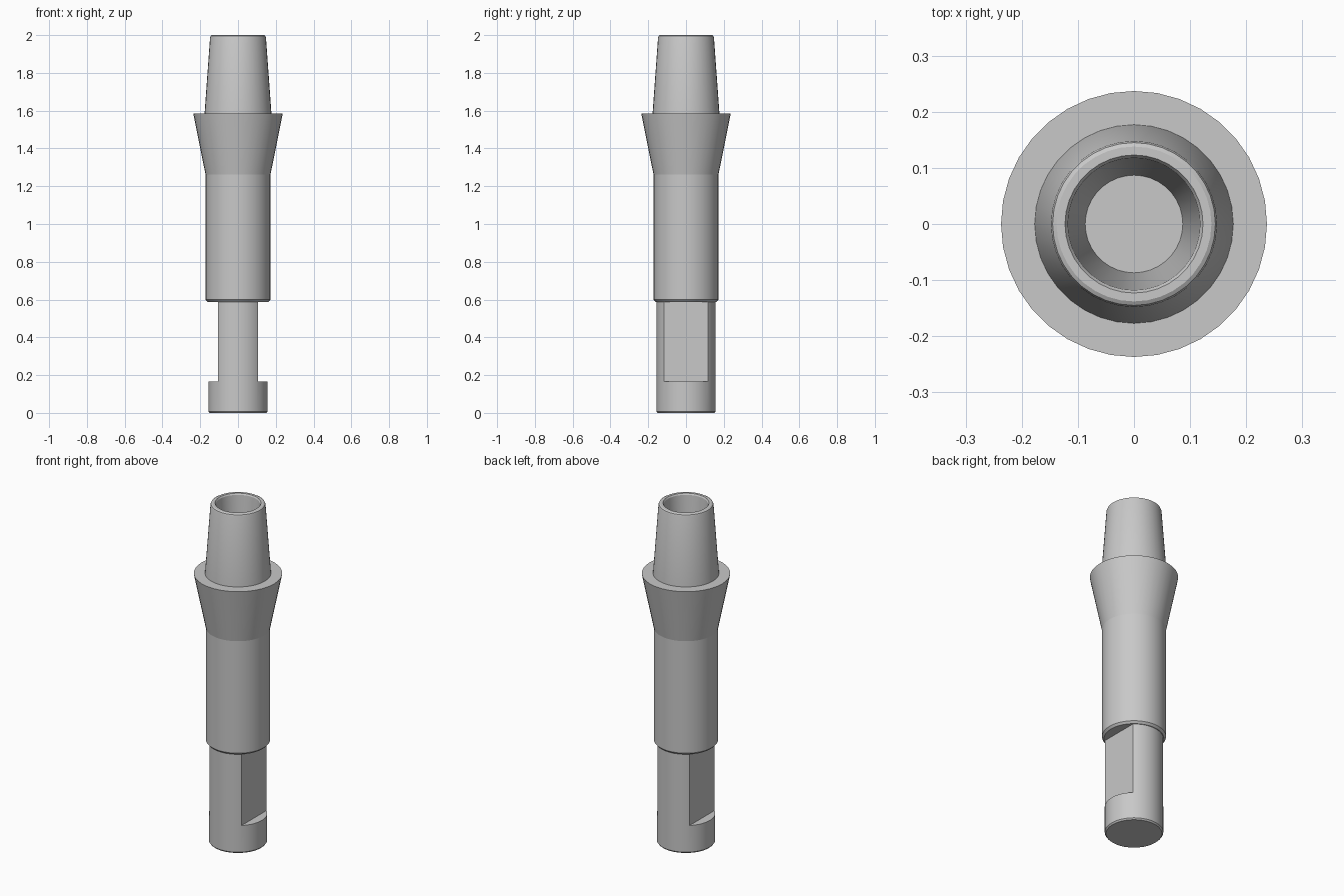
import bpy, bmesh, math

SIDES = 36
if "Cube" in bpy.data.objects:
    bpy.data.objects.remove(bpy.data.objects["Cube"], do_unlink=True)

steel = bpy.data.materials.new("grey steel")
steel.use_nodes = True
colour = (0.58, 0.58, 0.58, 1)
steel.diffuse_color = colour
steel.node_tree.nodes["Principled BSDF"].inputs["Base Color"].default_value = colour


def add_object(name, bm):
    bmesh.ops.recalc_face_normals(bm, faces=bm.faces)
    mesh = bpy.data.meshes.new(name)
    bm.to_mesh(mesh)
    bm.free()
    mesh.materials.append(steel)
    obj = bpy.data.objects.new(name, mesh)
    bpy.context.collection.objects.link(obj)
    return obj


def lathe(name, profile):
    """Revolve (radius, z) points about z; a zero radius closes the end."""
    bm = bmesh.new()
    verts = [bm.verts.new((r, 0, z)) for r, z in profile]
    edges = [bm.edges.new(pair) for pair in zip(verts, verts[1:])]
    bmesh.ops.spin(bm, geom=verts + edges, cent=(0, 0, 0), axis=(0, 0, 1),
                   angle=math.tau, steps=SIDES)
    bmesh.ops.remove_doubles(bm, verts=bm.verts, dist=0.0001)
    bmesh.ops.recalc_face_normals(bm, faces=bm.faces)
    # Open profiles are oriented outward by their first wall face
    obj = add_object(name, bm)
    wall = max(obj.data.polygons, key=lambda p: p.center.xy.length)
    if wall.normal.xy.dot(wall.center.xy) < 0:
        obj.data.flip_normals()
    return obj


def smooth(obj):
    bpy.ops.object.select_all(action='DESELECT')
    obj.select_set(True)
    bpy.context.view_layer.objects.active = obj
    bpy.ops.object.shade_smooth_by_angle(angle=math.radians(25))


# Shank with a flat milled on each side
shank = lathe("shank", [(0, 0), (0.15, 0), (0.157, 0.008), (0.157, 0.588), (0, 0.588)])
for side in (-1, 1):
    bm = bmesh.new()
    bmesh.ops.create_cube(bm, size=1)
    bmesh.ops.scale(bm, vec=(0.2, 0.5, 0.435), verts=bm.verts)
    bmesh.ops.translate(bm, vec=(side * 0.205, 0, 0.3825), verts=bm.verts)
    cutter = add_object("flat_cutter", bm)
    cutter.hide_render = True
    cut = shank.modifiers.new("flat", 'BOOLEAN')
    cut.object = cutter
    cut.operation = 'DIFFERENCE'
    cut.solver = 'EXACT'
    bpy.context.view_layer.objects.active = shank
    bpy.ops.object.modifier_apply(modifier=cut.name)
    bpy.data.objects.remove(cutter, do_unlink=True)

# Main cylinder with a chamfered lower edge
body = lathe("body", [(0, 0.588), (0.161, 0.588), (0.172, 0.6), (0.172, 1.262)])

# Flared collar and its flat shoulder
collar = lathe("collar", [(0.172, 1.262), (0.237, 1.585), (0.177, 1.585)])

# Tapered tip with a rounded rim and a conical blind bore
tip = lathe("tapered_tip", [
    (0.177, 1.585), (0.148, 1.988), (0.145, 1.996), (0.138, 2.0), (0.123, 2.0),
    (0.118, 1.992), (0.087, 1.6), (0, 1.6)])

for part in (shank, body, collar, tip):
    smooth(part)
